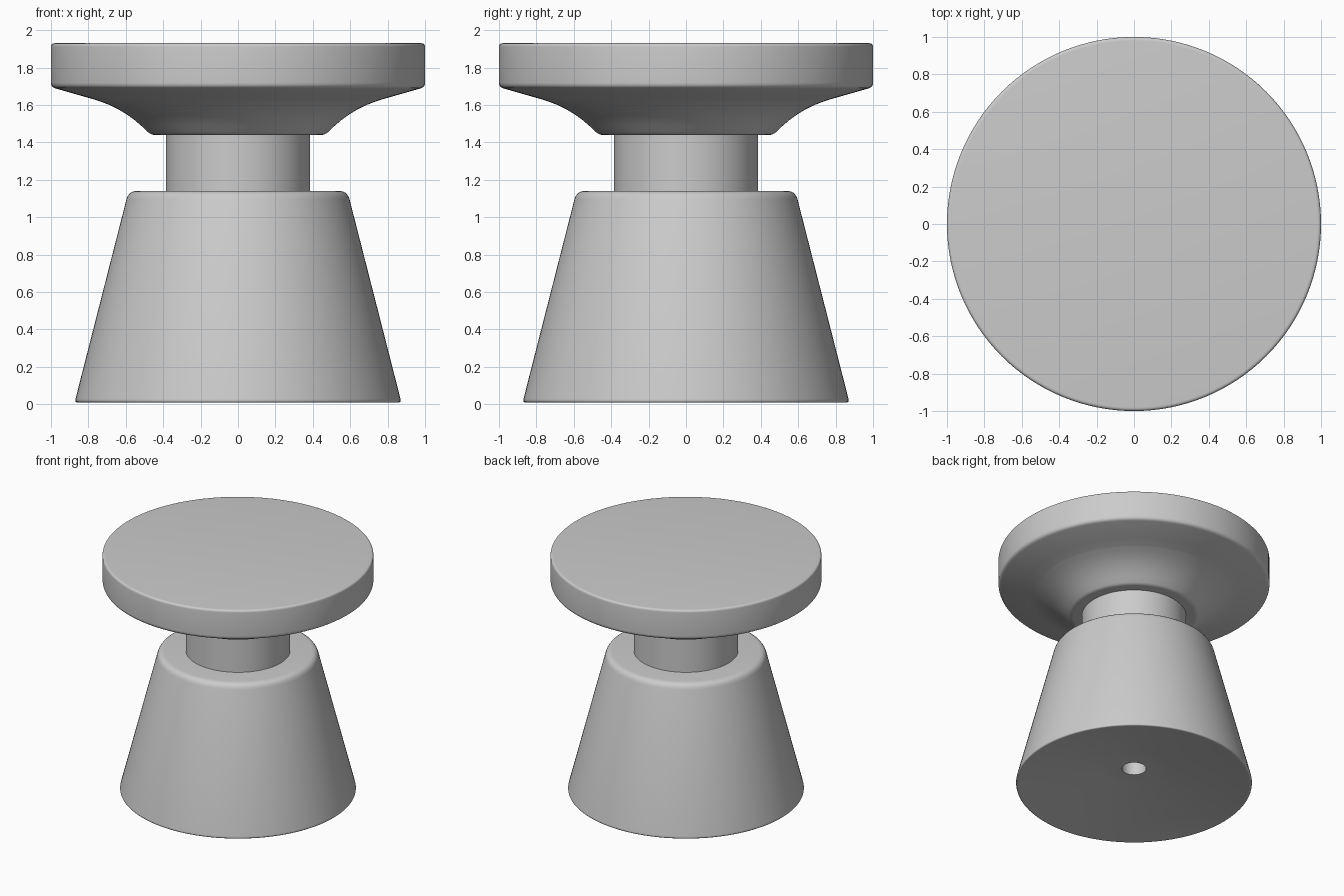
import bpy
import bmesh
import math
from mathutils import Vector

SEGMENTS = 128

cube = bpy.data.objects.get("Cube")
if cube:
    bpy.data.objects.remove(cube, do_unlink=True)


def round_corners(corners, steps=5):
    """Turn (radius, height, fillet) corners into a profile with softened corners."""
    pts = [Vector((r, 0, z)) for r, z, _ in corners]
    out = []
    for i, p in enumerate(pts):
        size = corners[i][2]
        if size == 0:
            out.append(p)
            continue
        a = p + (pts[i - 1] - p).normalized() * size
        b = p + (pts[i + 1] - p).normalized() * size
        for k in range(steps + 1):
            t = k / steps
            out.append(a.lerp(p, t).lerp(p.lerp(b, t), t))
    return out


def lathe(name, corners):
    """Spin a profile around the z axis into a smooth-shaded object."""
    bm = bmesh.new()
    verts = [bm.verts.new(p) for p in round_corners(corners)]
    edges = [bm.edges.new(pair) for pair in zip(verts, verts[1:])]
    bmesh.ops.spin(bm, geom=verts + edges, cent=(0, 0, 0), axis=(0, 0, 1),
                   angle=math.tau, steps=SEGMENTS, use_duplicate=False)
    bmesh.ops.remove_doubles(bm, verts=bm.verts, dist=0.0001)
    bmesh.ops.recalc_face_normals(bm, faces=bm.faces)
    mesh = bpy.data.meshes.new(name)
    bm.to_mesh(mesh)
    bm.free()
    obj = bpy.data.objects.new(name, mesh)
    bpy.context.collection.objects.link(obj)
    bpy.ops.object.select_all(action='DESELECT')
    obj.select_set(True)
    bpy.context.view_layer.objects.active = obj
    bpy.ops.object.shade_smooth_by_angle(angle=math.radians(35))
    return obj


# Tapered base with a dished underside and a central screw hole
lathe("base", [
    (0, 0.5, 0), (0.09, 0.5, 0), (0.09, 0.14, 0), (0.25, 0.14, 0),
    (0.875, 0.005, 0.025), (0.585, 1.14, 0.045), (0, 1.14, 0),
])

# Straight neck
lathe("neck", [(0, 1.12, 0), (0.385, 1.12, 0), (0.385, 1.46, 0), (0, 1.46, 0)])

# Wide disc head with a flared underside
lathe("head", [
    (0, 1.44, 0), (0.465, 1.44, 0.02), (0.61, 1.575, 0.13),
    (0.76, 1.627, 0.05), (1.0, 1.695, 0.025),
    (1.0, 1.93, 0.02), (0, 1.93, 0),
])
